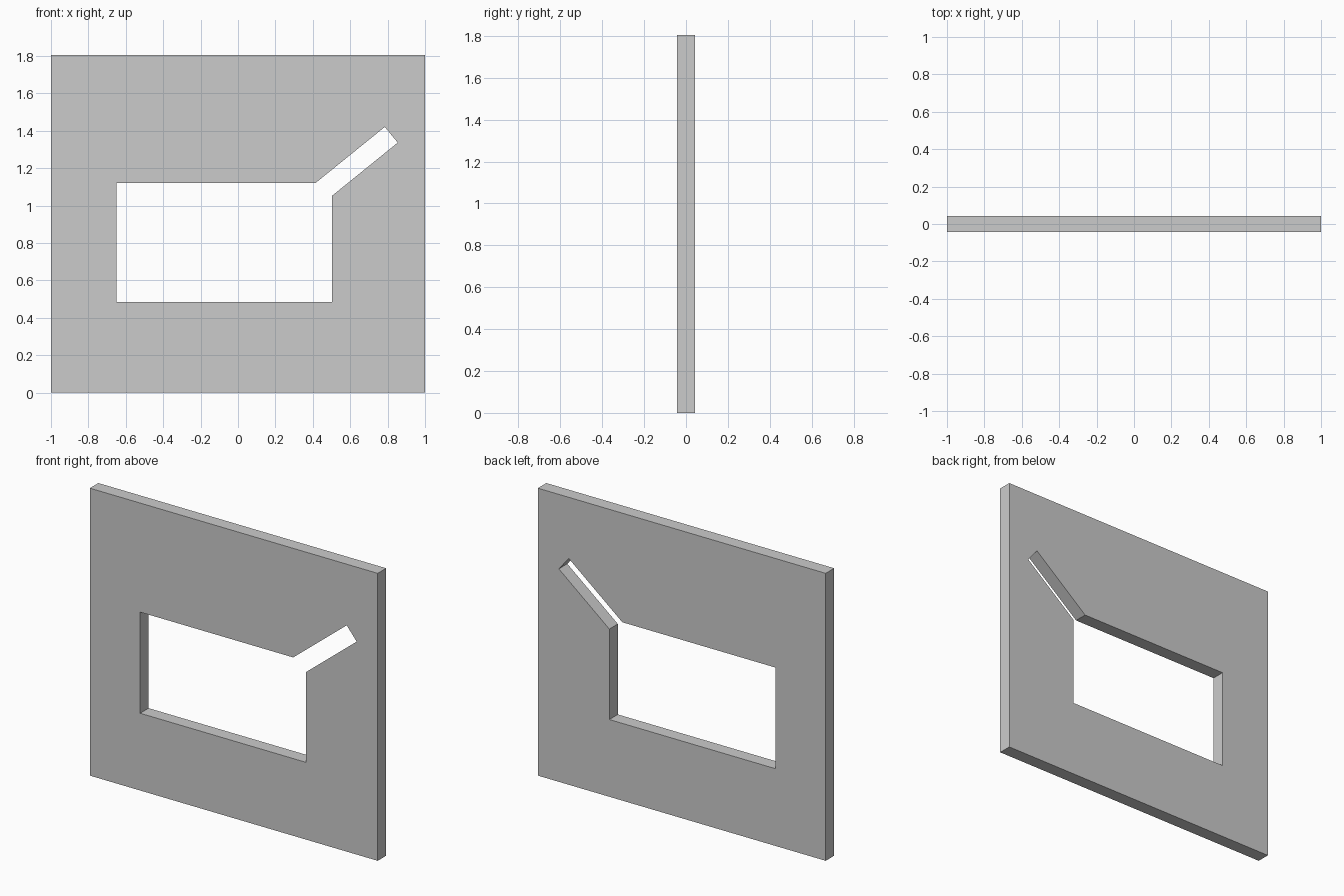
import bpy, bmesh
from mathutils import Vector

if "Cube" in bpy.data.objects:
    bpy.data.objects.remove(bpy.data.objects["Cube"])

HALF_DEPTH = 0.042
HEIGHT = 1.805

# Outlines in the x-z plane: panel edge and the window with its slanted slot
outer = [(-1, 0), (1, 0), (1, HEIGHT), (-1, HEIGHT)]
window = [(-0.65, 0.485), (0.503, 0.485), (0.503, 1.053), (0.854, 1.337),
          (0.785, 1.421), (0.413, 1.12), (-0.65, 1.12)]

bm = bmesh.new()


def add_loop(points):
    verts = [bm.verts.new((x, -HALF_DEPTH, z)) for x, z in points]
    return [bm.edges.new((v, verts[(i + 1) % len(verts)])) for i, v in enumerate(verts)]


# Fill between the outlines, then extrude to the panel thickness
edges = add_loop(outer) + add_loop(window)
bmesh.ops.triangle_fill(bm, edges=edges, use_beauty=True, normal=(0, -1, 0))
result = bmesh.ops.extrude_face_region(bm, geom=bm.faces[:], use_keep_orig=True)
new_verts = [g for g in result["geom"] if isinstance(g, bmesh.types.BMVert)]
bmesh.ops.translate(bm, verts=new_verts, vec=Vector((0, 2 * HALF_DEPTH, 0)))
bmesh.ops.recalc_face_normals(bm, faces=bm.faces[:])

mesh = bpy.data.meshes.new("wall_panel")
bm.to_mesh(mesh)
bm.free()
bpy.context.collection.objects.link(bpy.data.objects.new("wall_panel", mesh))
